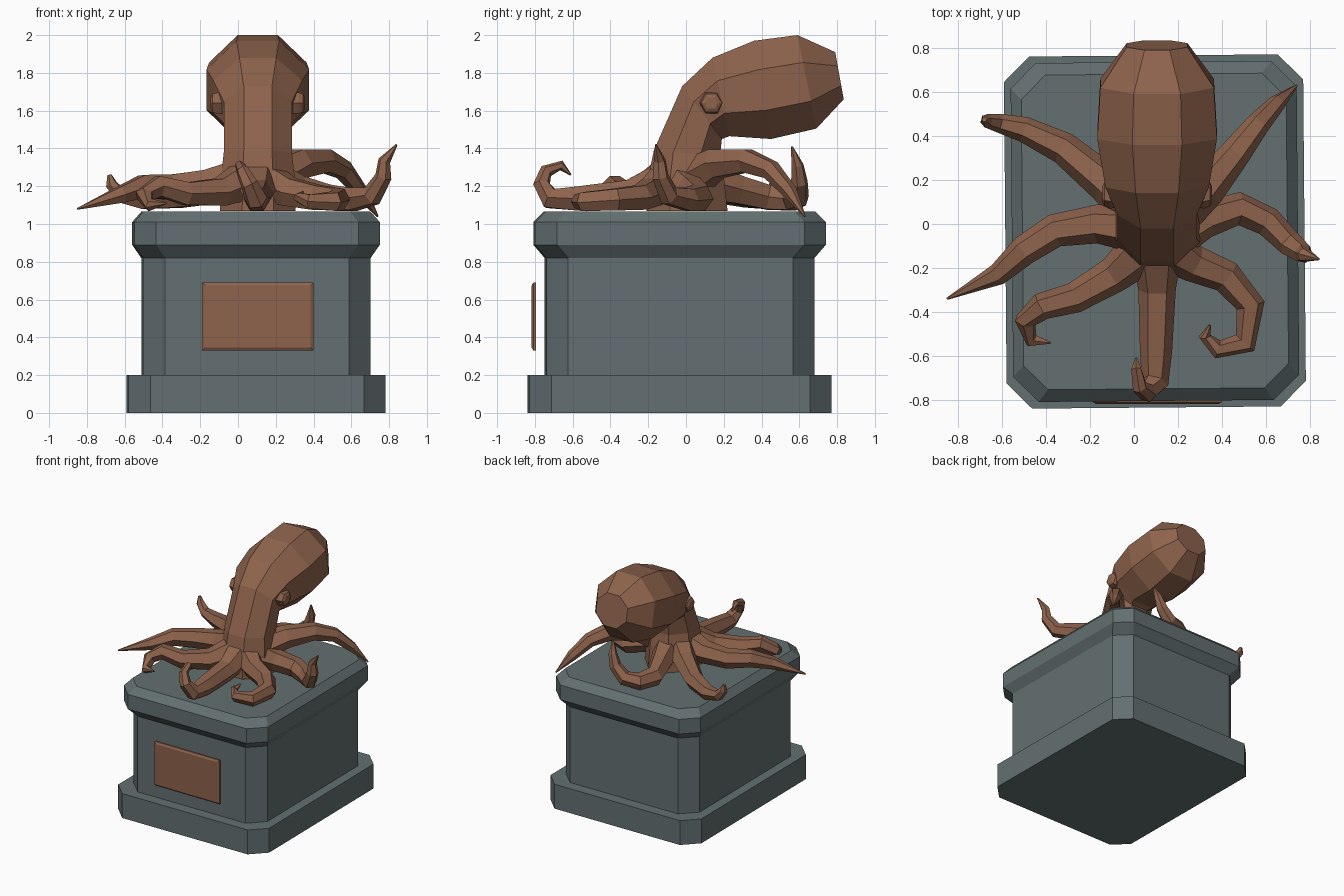
import bpy, bmesh, math
from mathutils import Vector, Matrix


def material(name, rgb):
    m = bpy.data.materials.new(name)
    m.diffuse_color = (*rgb, 1)
    return m


BRONZE = material("bronze brown", (0.27, 0.125, 0.072))
STONE = material("slate grey", (0.125, 0.16, 0.165))


def loft(name, rings, mat):
    """Skin a list of equal-length point rings and cap both ends."""
    bm = bmesh.new()
    vs = [[bm.verts.new(p) for p in ring] for ring in rings]
    n = len(vs[0])
    for a, b in zip(vs, vs[1:]):
        for i in range(n):
            bm.faces.new((a[i], a[(i + 1) % n], b[(i + 1) % n], b[i]))
    bm.faces.new(vs[0][::-1])
    bm.faces.new(vs[-1])
    bmesh.ops.recalc_face_normals(bm, faces=bm.faces)
    me = bpy.data.meshes.new(name)
    bm.to_mesh(me)
    bm.free()
    me.materials.append(mat)
    ob = bpy.data.objects.new(name, me)
    bpy.context.collection.objects.link(ob)
    return ob


# Pedestal: chamfered rectangles, very slightly turned
CX, CY = 0.095, -0.034
TURN = Matrix.Rotation(math.radians(0.5), 3, 'Z')


def chamfered(hx, hy, c, z):
    pts = [(hx, -hy + c), (hx, hy - c), (hx - c, hy), (-hx + c, hy),
           (-hx, hy - c), (-hx, -hy + c), (-hx + c, -hy), (hx - c, -hy)]
    return [TURN @ Vector((x, y, z)) + Vector((CX, CY, 0)) for x, y in pts]


loft("pedestal_base", [chamfered(0.68, 0.80, 0.115, z) for z in (0, 0.2)], STONE)
loft("pedestal_body", [chamfered(0.602, 0.71, 0.115, z) for z in (0.2, 0.82)], STONE)
loft("pedestal_cap", [chamfered(0.602, 0.71, 0.115, 0.82),
                      chamfered(0.65, 0.77, 0.115, 0.89),
                      chamfered(0.65, 0.77, 0.115, 1.01),
                      chamfered(0.602, 0.715, 0.11, 1.065)], STONE)


# Plaque with bevelled front edge, standing just off the front
def plate(inset, y):
    x0, x1, z0, z1 = -0.19 + inset, 0.4 - inset, 0.33 + inset, 0.69 - inset
    return [(x0, y, z0), (x1, y, z0), (x1, y, z1), (x0, y, z1)]


loft("plaque", [plate(0, -0.793), plate(0, -0.808), plate(0.015, -0.817)], BRONZE)

# Head and mantle: octagonal rings (front y, front z, back y, back z, half width)
MX = 0.105
HEAD = [(-0.21, 1.07, 0.22, 1.07, 0.20), (-0.20, 1.25, 0.20, 1.25, 0.195),
        (-0.17, 1.39, 0.18, 1.36, 0.18), (-0.02, 1.73, 0.19, 1.45, 0.18),
        (0.14, 1.88, 0.23, 1.465, 0.235), (0.36, 1.97, 0.45, 1.45, 0.272),
        (0.59, 2.00, 0.69, 1.505, 0.258), (0.79, 1.91, 0.835, 1.66, 0.138)]


def octagon(fy, fz, by, bz, hw):
    ring = []
    for k in range(8):
        a = math.pi / 8 + k * math.pi / 4
        s = math.sin(a) / math.cos(math.pi / 8)
        c = math.cos(a) / math.cos(math.pi / 8)
        ring.append((MX + hw * c, (fy + by) / 2 + s * (fy - by) / 2,
                     (fz + bz) / 2 + s * (fz - bz) / 2))
    return ring


loft("head_and_mantle", [octagon(*r) for r in HEAD], BRONZE)

# Eyes: hexagonal stepped domes on both sides of the head
for side, label in ((-1, "left"), (1, "right")):
    rings = []
    for off, r in ((0.15, 0.06), (0.215, 0.064), (0.24, 0.055), (0.25, 0.034)):
        rings.append([(MX + side * off, 0.135 + r * math.cos(k * math.pi / 3),
                       1.64 + r * math.sin(k * math.pi / 3)) for k in range(6)])
    loft("eye_" + label, rings, BRONZE)


# Arms: tapering six-sided tubes along short paths (x, y, z, radius)
def arm(name, path):
    pts = [Vector(p[:3]) for p in path]
    rings, side = [], None
    for i, p in enumerate(pts):
        t = Vector((0, 0, 0))
        if i > 0:
            t += (p - pts[i - 1]).normalized()
        if i < len(pts) - 1:
            t += (pts[i + 1] - p).normalized()
        t.normalize()
        side = t.cross(Vector((0, 0, 1))) if side is None else side - t * side.dot(t)
        side.normalize()
        up = side.cross(t)
        r = path[i][3]
        rings.append([p + r * (side * math.cos(k * math.pi / 3) + up * math.sin(k * math.pi / 3))
                      for k in range(6)])
    loft(name, rings, BRONZE)


arm("arm_front", [(0.1, -0.05, 1.25, 0.13), (0.105, -0.3, 1.16, 0.085), (0.1, -0.58, 1.135, 0.073),
                  (0.095, -0.72, 1.135, 0.062), (0.06, -0.765, 1.21, 0.046),
                  (0.025, -0.74, 1.28, 0.036), (0.01, -0.66, 1.31, 0.026), (0.01, -0.61, 1.26, 0.005)])
arm("arm_front_right", [(0.12, -0.08, 1.24, 0.12), (0.27, -0.18, 1.17, 0.085),
                        (0.42, -0.24, 1.14, 0.075), (0.53, -0.37, 1.13, 0.066),
                        (0.505, -0.54, 1.12, 0.056), (0.38, -0.57, 1.12, 0.042),
                        (0.32, -0.51, 1.14, 0.028), (0.345, -0.46, 1.17, 0.006)])
arm("arm_right", [(0.13, -0.08, 1.25, 0.12), (0.32, 0.02, 1.18, 0.085), (0.48, 0.07, 1.14, 0.076),
                  (0.61, 0.01, 1.13, 0.068), (0.71, -0.09, 1.15, 0.058),
                  (0.77, -0.135, 1.25, 0.045), (0.775, -0.14, 1.335, 0.033), (0.84, -0.16, 1.42, 0.005)])
arm("arm_back_right", [(0.14, 0.0, 1.22, 0.12), (0.33, 0.16, 1.32, 0.088), (0.46, 0.32, 1.335, 0.07),
                       (0.56, 0.45, 1.285, 0.055), (0.65, 0.55, 1.17, 0.04), (0.74, 0.63, 1.04, 0.005)])
arm("arm_back", [(0.1, 0.05, 1.24, 0.12), (0.03, 0.28, 1.18, 0.085), (-0.02, 0.44, 1.14, 0.074),
                 (0.03, 0.56, 1.13, 0.066), (0.14, 0.595, 1.14, 0.058),
                 (0.22, 0.60, 1.22, 0.046), (0.25, 0.59, 1.31, 0.033), (0.27, 0.56, 1.41, 0.005)])
arm("arm_back_left", [(0.07, 0.0, 1.25, 0.12), (-0.12, 0.18, 1.19, 0.09), (-0.32, 0.345, 1.15, 0.074),
                      (-0.5, 0.43, 1.13, 0.058), (-0.62, 0.46, 1.15, 0.042),
                      (-0.67, 0.47, 1.21, 0.032), (-0.68, 0.475, 1.26, 0.012)])
arm("arm_left", [(0.08, -0.03, 1.26, 0.12), (-0.17, 0.0, 1.21, 0.088), (-0.36, -0.03, 1.195, 0.076),
                 (-0.5, -0.12, 1.2, 0.068), (-0.62, -0.23, 1.155, 0.05), (-0.85, -0.34, 1.08, 0.005)])
arm("arm_front_left", [(0.08, -0.08, 1.25, 0.12), (-0.09, -0.23, 1.17, 0.083),
                       (-0.27, -0.335, 1.16, 0.07), (-0.42, -0.375, 1.2, 0.062),
                       (-0.495, -0.44, 1.15, 0.05), (-0.465, -0.53, 1.1, 0.034),
                       (-0.38, -0.54, 1.11, 0.005)])
